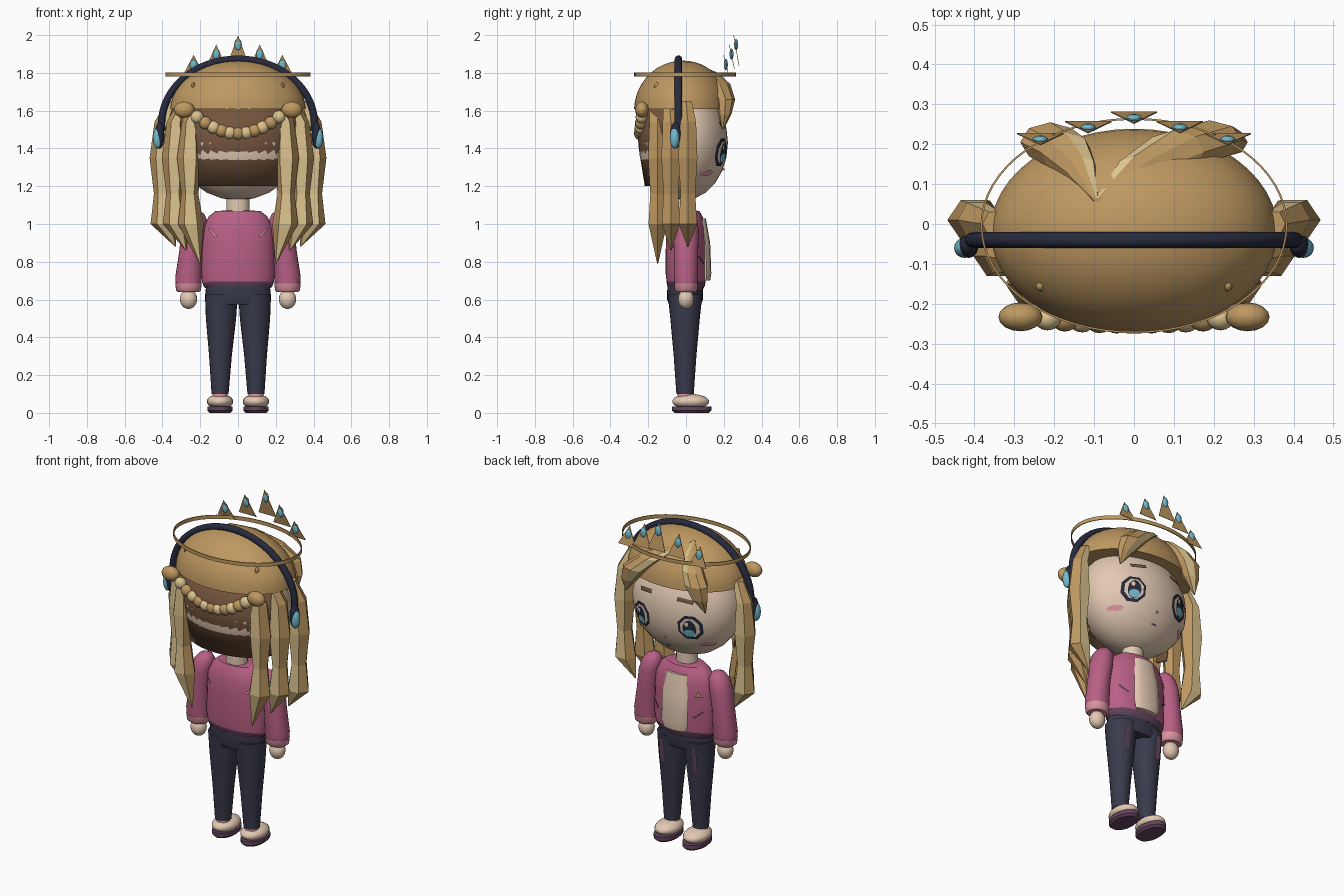
import bpy, math
from mathutils import Vector

if "Cube" in bpy.data.objects:
    bpy.data.objects.remove(bpy.data.objects["Cube"])


def material(name, hexcode):
    lin = [((int(hexcode[i:i + 2], 16) / 255 + 0.055) / 1.055) ** 2.4 for i in (0, 2, 4)] + [1]
    m = bpy.data.materials.new(name)
    m.use_nodes = True
    m.diffuse_color = lin
    m.node_tree.nodes["Principled BSDF"].inputs["Base Color"].default_value = lin
    return m


HAIR = material("golden hair", "BE9861")
LIGHT = material("pale gold", "DCC38E")
BROWN = material("dark brown", "74543C")
PINK = material("rose jacket", "B96085")
BLUSH = material("light pink", "DE95A2")
PLUM = material("plum", "64465F")
NAVY = material("navy trousers", "3A3B4C")
DARK = material("dark navy", "272A3D")
SKIN = material("skin", "E4CAB3")
CYAN = material("cyan gem", "72BACB")


def make(name, verts, faces, mats, smooth=True, angle=40):
    me = bpy.data.meshes.new(name)
    me.from_pydata(verts, [], faces)
    for m in mats:
        me.materials.append(m)
    ob = bpy.data.objects.new(name, me)
    bpy.context.collection.objects.link(ob)
    if smooth:
        bpy.ops.object.select_all(action='DESELECT')
        ob.select_set(True)
        bpy.context.view_layer.objects.active = ob
        bpy.ops.object.shade_smooth_by_angle(angle=math.radians(angle))
    return ob


def loft(name, rings, mats, n=24, stripes=(), smooth=True):
    """Stack of level elliptical rings (x, y, z, rx, ry), listed from bottom to top."""
    verts, faces = [], []
    for x, y, z, rx, ry in rings:
        for j in range(n):
            a = 2 * math.pi * j / n
            verts.append((x + rx * math.cos(a), y + ry * math.sin(a), z))
    for i in range(len(rings) - 1):
        for j in range(n):
            k = (j + 1) % n
            faces.append((i * n + j, i * n + k, i * n + n + k, i * n + n + j))
    faces.append(tuple(reversed(range(n))))
    faces.append(tuple(range(len(verts) - n, len(verts))))
    ob = make(name, verts, faces, mats, smooth)
    for p in ob.data.polygons:
        if p.index < len(faces) - 2 and p.index % n in stripes:
            p.material_index = 1
    return ob


def ball(name, c, r, mat, n=20, lo=-90, hi=90):
    """Ellipsoid, or a slice of one between two latitudes."""
    steps = 12
    rings = []
    for i in range(steps + 1):
        a = math.radians(lo + (hi - lo) * i / steps)
        k = max(math.cos(a), 0.002)
        rings.append((c[0], c[1], c[2] + r[2] * math.sin(a), r[0] * k, r[1] * k))
    return loft(name, rings, [mat], n)


HEAD_C, HEAD_R = (0, -0.015, 1.43), (0.33, 0.237, 0.305)


def face_y(x, z):
    q = 1 - (x / HEAD_R[0]) ** 2 - ((z - HEAD_C[2]) / HEAD_R[2]) ** 2
    return HEAD_C[1] + HEAD_R[1] * math.sqrt(max(q, 0))


def torso_y(x, z):
    return 0.107 * math.sqrt(max(1 - (x / 0.195) ** 2, 0))


def decal(name, outline, mat, surface, lift, side=1):
    """Thin patch laid on a surface; side is 1 for +y, -1 for -y."""
    cx = sum(p[0] for p in outline) / len(outline)
    cz = sum(p[1] for p in outline) / len(outline)
    pts = [(cx, cz)] + list(outline)
    verts = [(x, side * (surface(x, z) + lift), z) for x, z in pts]
    n = len(outline)
    faces = [(0, 1 + (i + 1) % n, 1 + i) for i in range(n)]
    area = sum(outline[i][0] * outline[(i + 1) % n][1] - outline[(i + 1) % n][0] * outline[i][1]
               for i in range(n))
    if area * side < 0:
        faces = [f[::-1] for f in faces]
    return make(name, verts, faces, [mat], False)


def oval(cx, cz, rx, rz, n=16, turn=0.0):
    return [(cx + rx * math.cos(2 * math.pi * (i + turn) / n),
             cz + rz * math.sin(2 * math.pi * (i + turn) / n)) for i in range(n)]


def bar(cx, cz, w, h, tilt=0.0):
    c, s = math.cos(tilt), math.sin(tilt)
    return [(cx + u * c - v * s, cz + u * s + v * c)
            for u, v in ((-w, -h), (w, -h), (w, h), (-w, h))]


# Head, neck and hair cap
ball("head", HEAD_C, HEAD_R, SKIN, 40)
loft("neck", [(0, -0.01, 1.04, .062, .055), (0, -0.01, 1.16, .06, .055)], [SKIN])
ball("hair_cap", (0, -0.018, 1.6), (0.36, 0.257, 0.265), HAIR, 48, 2, 90)

# Dark curtain of hair behind the head
verts, faces, cols = [], [], 16
for z, rx, ry in ((1.2, .29, .2), (1.4, .325, .232), (1.62, .345, .25)):
    for j in range(cols + 1):
        a = math.radians(-90 - 78 + 156 * j / cols)
        verts.append((rx * math.cos(a), -0.018 + ry * math.sin(a), z))
for i in range(2):
    for j in range(cols):
        a = i * (cols + 1) + j
        faces.append((a, a + 1, a + cols + 2, a + cols + 1))
make("back_hair", verts, faces, [BROWN]).modifiers.new("thickness", 'SOLIDIFY').thickness = 0.01

# Fringe: two strands parted off-centre
loft("fringe_left", [(.26, .195, 1.5, .004, .004), (.235, .205, 1.58, .05, .035),
                     (.19, .21, 1.66, .08, .05), (.1, .18, 1.74, .075, .055),
                     (0, .13, 1.8, .05, .04), (-.09, .06, 1.845, .006, .006)],
     [HAIR, LIGHT], 8, (2,), False)
loft("fringe_right", [(-.265, .195, 1.5, .004, .004), (-.235, .205, 1.58, .05, .035),
                      (-.21, .205, 1.66, .075, .05), (-.17, .18, 1.73, .065, .05),
                      (-.13, .13, 1.79, .04, .04), (-.095, .06, 1.845, .006, .006)],
     [HAIR, LIGHT], 8, (1,), False)

for s, side in ((1, "left"), (-1, "right")):
    # Long wavy locks: top x, y, tip x, tip z
    for k, (x, y, tx, tz) in enumerate(((.255, -.15, .2, .79), (.335, -.08, .275, .86), (.4, .01, .33, .88))):
        rings = [(s * tx, y, tz, .003, .003), (s * (x - .005), y, 1.0, .068, .056),
                 (s * x, y, 1.16, .045, .045), (s * x, y, 1.35, .068, .058),
                 (s * (x - .005), y, 1.54, .047, .05), (s * (x - .05), y - .01, 1.65, .03, .035)]
        loft(f"lock_{side}_{k + 1}", rings, [HAIR, LIGHT], 6, (4, 1) if k == 2 else (4,), False)

    # Ear gems and hair studs
    ball(f"ear_cup_{side}", (s * .415, -.055, 1.47), (.025, .03, .07), DARK)
    ball(f"ear_gem_{side}", (s * .425, -.06, 1.455), (.026, .025, .055), CYAN)
    ball(f"hair_stud_{side}", (s * .235, -.155, 1.73), (.012, .015, .02), HAIR, 8)

    # Eyes, brows and cheeks
    ex, ez = s * .16, 1.38
    decal(f"eye_rim_{side}", oval(ex, ez, .07, .078, 8, .5), DARK, face_y, .005)
    decal(f"eye_white_{side}", oval(ex, ez, .054, .061, 8, .5), SKIN, face_y, .008)
    decal(f"iris_{side}", oval(ex, ez - .004, .036, .054, 12), DARK, face_y, .011)
    decal(f"iris_glow_{side}", oval(ex, ez - .03, .03, .024, 10), CYAN, face_y, .014)
    decal(f"eye_glint_{side}", oval(ex + .012, ez + .025, .011, .014, 8), SKIN, face_y, .014)
    decal(f"brow_{side}", bar(s * .13, 1.535, .045, .011, -s * .12), BROWN, face_y, .008)
    decal(f"cheek_{side}", oval(s * .225, 1.27, .032, .015), BLUSH, face_y, .008)

    # Sleeve, cuff and hand
    loft(f"sleeve_{side}", [(s * .262, 0, .66, .066, .058), (s * .262, 0, .72, .07, .064),
                            (s * .25, 0, .85, .062, .064), (s * .235, 0, .96, .064, .068),
                            (s * .222, 0, 1.02, .058, .06), (s * .215, 0, 1.055, .036, .038),
                            (s * .212, 0, 1.068, .008, .008)], [PINK])
    loft(f"cuff_{side}", [(s * .262, 0, .64, .056, .05), (s * .262, 0, .65, .066, .06),
                          (s * .262, 0, .685, .07, .063)], [BLUSH])
    ball(f"hand_{side}", (s * .262, 0, .602), (.046, .042, .052), SKIN)

    # Trouser leg with side stripe, sock and shoe
    loft(f"leg_{side}", [(s * .095, -.005, .1, .045, .046), (s * .093, -.005, .3, .06, .06),
                         (s * .09, -.005, .5, .08, .078), (s * .088, -.005, .63, .087, .092)], [NAVY])
    decal(f"leg_patch_{side}", bar(s * .11, .53, .014, .07), PLUM,
          lambda x, z: .07 + (z - .5) * .1, .004)
    loft(f"sock_{side}", [(s * .095, -.005, .07, .04, .04), (s * .095, -.005, .115, .04, .04)], [BLUSH])
    ball(f"shoe_{side}", (s * .095, .025, .06), (.07, .098, .04), SKIN)
    loft(f"sole_{side}", [(s * .095, .03, 0, .055, .09), (s * .095, .03, .012, .067, .104),
                          (s * .095, .03, .035, .067, .104)], [PLUM])

    # Jacket marks, front and back
    decal(f"pocket_{side}", bar(s * .14, .81, .03, .006, s * .7), PLUM, torso_y, .008)
    decal(f"back_mark_{side}", [(s * .16, .975), (s * .145, .975), (s * .11, .935), (s * .125, .93)],
          BLUSH, torso_y, .008, -1)

# Nose and mouth
decal("mouth", bar(0, 1.225, .015, .004), PLUM, face_y, .006)
ball("nose", (0, face_y(0, 1.29), 1.29), (.006, .008, .006), BLUSH, 8)

# Jacket, shirt front and trouser waist
loft("jacket", [(0, 0, .69, .19, .102), (0, 0, .74, .195, .108), (0, 0, .9, .192, .107),
                (0, 0, .98, .185, .103), (0, 0, 1.04, .155, .088), (0, 0, 1.068, .12, .072),
                (0, 0, 1.072, .062, .052)], [PINK], 32)
loft("jacket_hem", [(0, 0, .655, .165, .09), (0, 0, .67, .182, .099), (0, 0, .695, .19, .104)], [PLUM], 32)
loft("waist", [(0, -.005, .575, .165, .085), (0, -.005, .6, .174, .095), (0, -.005, .67, .17, .094)], [NAVY], 32)
loft("shirt_front", [(0, .106, .7, .075, .022), (0, .11, .74, .088, .024), (0, .104, .9, .085, .024),
                     (0, .085, 1.03, .065, .02)], [SKIN], 12)
decal("badge", [(-.16, .915), (-.12, .915), (-.14, .95)], HAIR, torso_y, .009)

# Headband arch over the head
arch = bpy.data.curves.new("headband", 'CURVE')
arch.dimensions = '3D'
arch.bevel_depth = 0.02
arch.bevel_resolution = 3
arch.use_fill_caps = True
sp = arch.splines.new('POLY')
sp.points.add(32)
for i, p in enumerate(sp.points):
    a = math.radians(-6 + 192 * i / 32)
    p.co = (.405 * math.cos(a), -.04, 1.53 + .343 * math.sin(a), 1)
sp.use_smooth = True
arch.materials.append(DARK)
bpy.context.collection.objects.link(bpy.data.objects.new("headband", arch))

# Thin floating circlet
n = 64
verts = [((.385 - d) * math.cos(2 * math.pi * j / n), -.004 + (.27 - d) * math.sin(2 * math.pi * j / n), z)
         for d, z in ((0, 1.78), (0, 1.802), (.005, 1.802), (.005, 1.78)) for j in range(n)]
faces = [(r * n + j, r * n + (j + 1) % n, (r + 1) % 4 * n + (j + 1) % n, (r + 1) % 4 * n + j)
         for r in range(4) for j in range(n)]
make("circlet", verts, faces, [HAIR])

# Crown points, each with a gem
for k, (x, y, top, h) in enumerate(((0, .265, 2.0, .16), (.115, .241, 1.95, .13), (-.115, .241, 1.95, .13),
                                    (.235, .211, 1.895, .11), (-.235, .211, 1.895, .11))):
    tri = [(x - .058, y + .014, top - h), (x + .058, y + .014, top - h), (x, y - .014, top)]
    verts = tri + [(a, b + .003, c) for a, b, c in tri]
    make(f"crown_point_{k + 1}", verts,
         [(0, 1, 2), (5, 4, 3), (0, 3, 4, 1), (1, 4, 5, 2), (2, 5, 3, 0)], [HAIR], False)
    ball(f"crown_gem_{k + 1}", (x, y, top - .05), (.02, .011, .03), CYAN, 10)

# Beaded braid sagging across the back of the head
count = 13
for i in range(count):
    t = -1 + 2 * i / (count - 1)
    end = abs(t) == 1
    r = (.055, .036, .043) if end else (.034, .03, .034)
    ball(f"braid_bead_{i + 1}", (.285 * t if end else .26 * t, -.245 + .012 * t * t, 1.48 + .125 * t * t),
         r, HAIR if i % 2 == 0 else LIGHT, 16)
